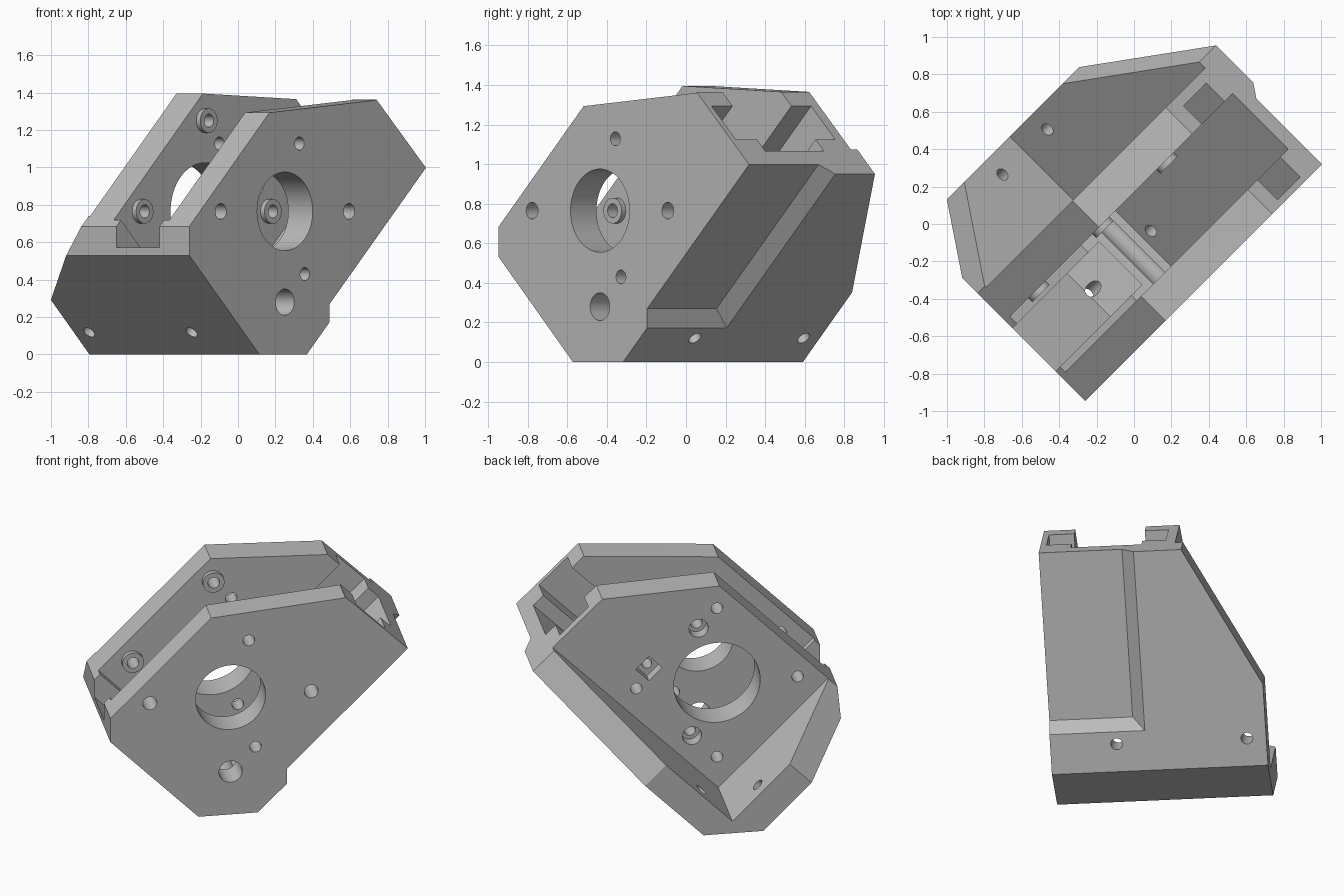
import bpy, bmesh, math
from mathutils import Vector, Matrix

cube = bpy.data.objects.get("Cube")
if cube:
    bpy.data.objects.remove(cube, do_unlink=True)

# One plain grey material
grey = bpy.data.materials.new("plain grey")
grey.use_nodes = True
COLOUR = (0.5, 0.5, 0.5, 1)
grey.diffuse_color = COLOUR
grey.node_tree.nodes["Principled BSDF"].inputs["Base Color"].default_value = COLOUR


def finish(name, bm):
    bmesh.ops.recalc_face_normals(bm, faces=bm.faces)
    mesh = bpy.data.meshes.new(name)
    bm.to_mesh(mesh)
    bm.free()
    mesh.materials.append(grey)
    obj = bpy.data.objects.new(name, mesh)
    bpy.context.collection.objects.link(obj)
    return obj


def loft(name, near, far):
    """Solid between two matching loops of points."""
    bm = bmesh.new()
    a = [bm.verts.new(p) for p in near]
    b = [bm.verts.new(p) for p in far]
    bm.faces.new(a)
    bm.faces.new(b[::-1])
    for i in range(len(a)):
        j = (i + 1) % len(a)
        bm.faces.new((a[i], a[j], b[j], b[i]))
    return finish(name, bm)


def prism(name, profile, v0, v1):
    """Profile in the wall plane, extruded across the housing."""
    return loft(name, [(u, v0, z) for u, z in profile], [(u, v1, z) for u, z in profile])


def rod(name, start, end, radius, sides=40):
    start, end = Vector(start), Vector(end)
    axis = end - start
    bm = bmesh.new()
    turn = axis.to_track_quat('Z', 'Y').to_matrix().to_4x4()
    bmesh.ops.create_cone(bm, cap_ends=True, segments=sides, radius1=radius, radius2=radius,
                          depth=axis.length, matrix=Matrix.Translation((start + end) / 2) @ turn)
    return finish(name, bm)


def combine(body, tool, operation='DIFFERENCE'):
    mod = body.modifiers.new("cut", 'BOOLEAN')
    mod.operation, mod.solver, mod.object = operation, 'EXACT', tool
    bpy.context.view_layer.update()
    graph = bpy.context.evaluated_depsgraph_get()
    mesh = bpy.data.meshes.new_from_object(body.evaluated_get(graph))
    body.modifiers.clear()
    body.data = mesh
    bpy.data.objects.remove(tool, do_unlink=True)


FRONT, FRONT_IN, BACK_IN, BACK, FLANGE = -0.485, -0.30, 0.12, 0.32, 0.80

# Housing blank
body = prism("motor_housing", [(-.853, .53), (-.323, 0), (.035, 0), (.985, .95), (.56, 1.365),
                               (-.145, 1.395), (-.853, .685)], FRONT, FLANGE)

# Lower top edge on the front wall
combine(body, prism("front_trim", [(-.245, 1.293), (.56, 1.36), (.6, 1.6), (-.5, 1.6), (-.4, 1.293)], -.6, -.2))

# Open space between the walls, then the deeper slot in one floor
combine(body, prism("cavity", [(-1.2, 1.1), (-.28, .18), (-.02, .18), (1.2, 1.4), (1.2, 2), (-1.2, 2)],
                    FRONT_IN, BACK_IN))
combine(body, prism("slot", [(-1.2, .92), (-.44, .16), (-.2, .16), (-.2, .6), (-1.2, 1.6)], -.26, .066))

# Channel sunk into both walls at the raised end
combine(body, prism("channel", [(.39, 1.05), (.56, .88), (1.06, 1.38), (.89, 1.55)], -.45, .26))

# Pocket behind the back wall
combine(body, prism("pocket", [(-1.4, 1.34), (-.138, .078), (1.4, 1.615), (1.4, 2), (-1.4, 2)], BACK, 1))

# Stepped recess under the front side, with a sloping shoulder
step = [(.208, .08), (.208, .27), (1.208, 1.27), (1.208, .08)]
shoulder = [(.208, .17), (.208, .27), (1.208, 1.27), (1.208, 1.17)]
combine(body, prism("recess", step, -.6, .01))
combine(body, loft("shoulder", [(u, .0, z) for u, z in shoulder],
                   [(u, v, z) for (u, z), v in zip(shoulder, (.085, .0101, .0101, .085))]))


# Tapered flange ends; each cutter follows one of the two floor slopes
def taper(side, near, slope):
    def place(along, v, out):
        return (side * (along - out) / math.sqrt(2), v, (along + out) / math.sqrt(2))
    tri = [(near, FLANGE + .001), (near + .9, FLANGE - slope * .9), (near + .9, 1.2), (near, 1.2)]
    combine(body, loft("taper", [place(a, v, -.6) for a, v in tri], [place(a, v, .3) for a, v in tri]))


taper(-1, .64, 1.05)
taper(1, .52, .513)

# Bosses inside the back wall, around the bore
CU, CZ, R = -.13, .765, .485
ring = [(CU + R * math.cos(k * math.pi / 2), CZ + R * math.sin(k * math.pi / 2)) for k in range(4)]
for u, z in ring[:3]:
    combine(body, rod("boss", (u, BACK_IN - .03, z), (u, BACK_IN + .02, z), .065), 'UNION')

# Rounded rib at the bottom of the cavity
combine(body, rod("rib", (-.11, FRONT_IN - .02, .14), (-.11, BACK_IN + .02, .14), .06), 'UNION')

# Large bores
combine(body, rod("front_bore", (CU, -.6, CZ), (CU, -.25, CZ), .21, 64))
combine(body, rod("back_bore", (CU, -.0, CZ), (CU, .5, CZ), .26, 64))

# Screw holes through the walls
for i, (u, z) in enumerate(ring):
    combine(body, rod("back_hole", (u, -.05, z), (u, .5, z), .035))
    if i != 1:
        combine(body, rod("front_hole", (u, -.6, z), (u, -.2, z), .07 if i == 3 else .042))
for u, z in ((-.02, 1.128), (.02, .43)):
    combine(body, rod("small_hole", (u, -.6, z), (u, .6, z), .035))
    combine(body, rod("counterbore", (u, BACK - .08, z), (u, .6, z), .058))

# Nut pocket on the back wall
combine(body, prism("nut_pocket", [(.20, .89), (.28, .81), (.36, .89), (.28, .97)], BACK - .07, .5))
combine(body, rod("nut_hole", (.28, .05, .89), (.28, .5, .89), .03))

# Mounting holes square to the sloping floors
for side, u in ((1, -.44), (-1, .155)):
    for v in (-.09, .685):
        combine(body, rod("floor_hole", (u - side * .1, v, .02), (u + side * .2, v, .32), .035))

# Turn the housing to its corner-on stance and shade
body.data.transform(Matrix.Rotation(math.radians(45), 4, 'Z'))
bpy.ops.object.select_all(action='DESELECT')
body.select_set(True)
bpy.context.view_layer.objects.active = body
bpy.ops.object.shade_smooth_by_angle(angle=math.radians(25))
